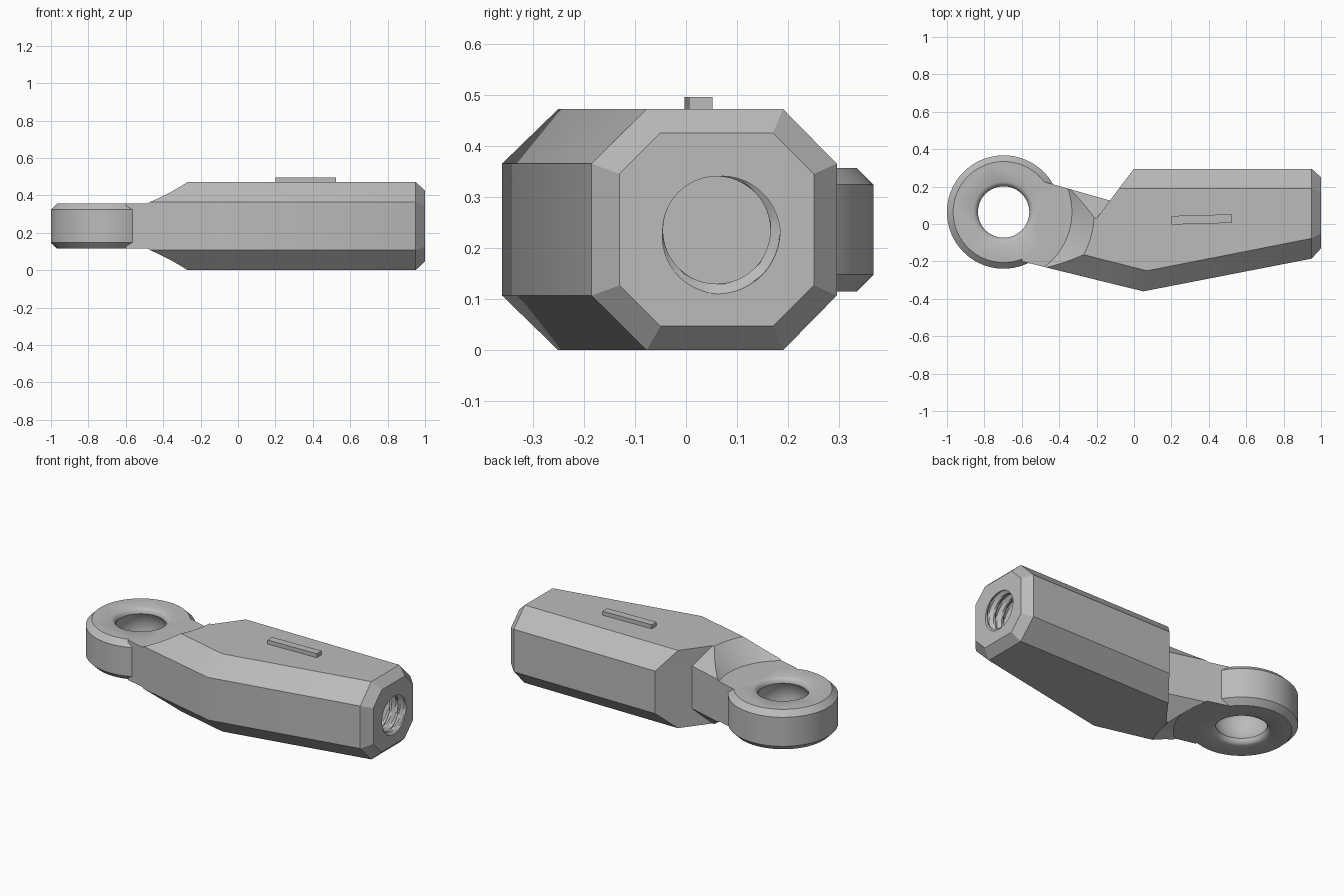
import bpy, bmesh
from math import cos, sin, pi, tau, radians, sqrt

cube = bpy.data.objects.get("Cube")
if cube:
    bpy.data.objects.remove(cube)

grey = bpy.data.materials.new("plain grey")
grey.use_nodes = True
colour = (0.5, 0.5, 0.5, 1)
grey.diffuse_color = colour
grey.node_tree.nodes["Principled BSDF"].inputs["Base Color"].default_value = colour

H = 0.472                     # body height
LOW, HIGH = 0.107, 0.365      # chamfer heights on the sides
EYE = (-0.697, 0.064)         # centre of the eye ring
TOP = 0.357                   # top of the eye ring


def finish(name, bm):
    bmesh.ops.recalc_face_normals(bm, faces=bm.faces)
    mesh = bpy.data.meshes.new(name)
    bm.to_mesh(mesh)
    bm.free()
    mesh.materials.append(grey)
    ob = bpy.data.objects.new(name, mesh)
    bpy.context.collection.objects.link(ob)
    return ob


def loft(name, loops):
    """Skin a row of closed loops and cap both ends."""
    bm = bmesh.new()
    rows = [[bm.verts.new(p) for p in loop] for loop in loops]
    n = len(rows[0])
    for a, b in zip(rows, rows[1:]):
        for i in range(n):
            j = (i + 1) % n
            bm.faces.new((a[i], a[j], b[j], b[i]))
    bm.faces.new(rows[0])
    bm.faces.new(rows[-1])
    return finish(name, bm)


def turned(name, profile, n=96):
    """Solid turned about the upright axis of the eye."""
    return loft(name, [[(EYE[0] + r * cos(tau * i / n), EYE[1] + r * sin(tau * i / n), z)
                        for i in range(n)] for r, z in profile])


def combine(target, tool, operation):
    mod = target.modifiers.new(tool.name, 'BOOLEAN')
    mod.operation, mod.object, mod.solver = operation, tool, 'EXACT'
    bpy.context.view_layer.objects.active = target
    bpy.ops.object.modifier_apply(modifier=mod.name)
    bpy.data.objects.remove(tool)


def octagon(front_out, front_in, back_in, back_out, zs=(0, LOW, HIGH, H)):
    a, b, c, d = zs
    return [(*front_in, a), (*front_out, b), (*front_out, c), (*front_in, d),
            (*back_in, d), (*back_out, c), (*back_out, b), (*back_in, a)]


# Faceted body: threaded end, elbow, notch, then the neck running into the ring
body = loft("rod_end_body", [
    octagon((1, -0.13), (1, -0.05), (1, 0.17), (1, 0.25), (0.047, 0.127, 0.345, 0.425)),
    octagon((0.95, -0.185), (0.95, -0.077), (0.95, 0.19), (0.95, 0.295)),
    octagon((0.05, -0.36), (0.07, -0.25), (-0.08, 0.19), (0, 0.295)),
    octagon((-0.13, -0.316), (-0.1, -0.207), (-0.2, 0.03), (-0.128, 0.125)),
    octagon((-0.6, -0.2), (-0.6, -0.08), (-0.6, 0.144), (-0.6, 0.26)),
])

# Conical reliefs above and below the neck
relief = [(0.365, TOP), (0.485, H), (0.59, 0.572)]
combine(body, turned("upper_relief", relief), 'DIFFERENCE')
combine(body, turned("lower_relief", [(r, H - z) for r, z in relief]), 'DIFFERENCE')

# Eye ring with chamfered rims
ring = turned("eye_ring", [(0.27, H - TOP), (0.303, H - TOP + 0.033),
                           (0.303, TOP - 0.033), (0.27, TOP)])
combine(body, ring, 'UNION')

# Spherical socket with rounded lips
half = [(0.162, 0.16), (0.162, 0.121), (0.15, 0.115), (0.141, 0.105)]
ball = [(sqrt(0.164 ** 2 - t * t), t) for t in [0.09 - 0.18 * i / 14 for i in range(15)]]
socket = half + ball + [(r, -z) for r, z in reversed(half)]
combine(body, turned("eye_socket", [(r, H / 2 + z) for r, z in socket]), 'DIFFERENCE')

# Threaded bore: radius follows a helical wave along the axis
PITCH, STEPS, N = 0.055, 8, 48
loops = []
for k in range(STEPS * 9):
    x = 1.02 - k * PITCH / STEPS
    loop = []
    for i in range(N):
        phase = (k / STEPS - i / N) % 1
        r = 0.105 + 0.02 * min(1, max(0, 1.5 - abs(phase - 0.5) * 4))
        loop.append((x, 0.06 + r * cos(tau * i / N), 0.235 + r * sin(tau * i / N)))
    loops.append(loop)
combine(body, loft("thread", loops), 'DIFFERENCE')

# Raised marker bar on top
outline = [(0.2, -0.003), (0.525, 0.006), (0.525, 0.052), (0.2, 0.043)]
bar = loft("marker_bar", [[(x, y, z) for x, y in outline] for z in (H - 0.005, 0.496)])

for ob in (body, bar):
    bpy.ops.object.select_all(action='DESELECT')
    ob.select_set(True)
    bpy.context.view_layer.objects.active = ob
    bpy.ops.object.shade_smooth_by_angle(angle=radians(28))
